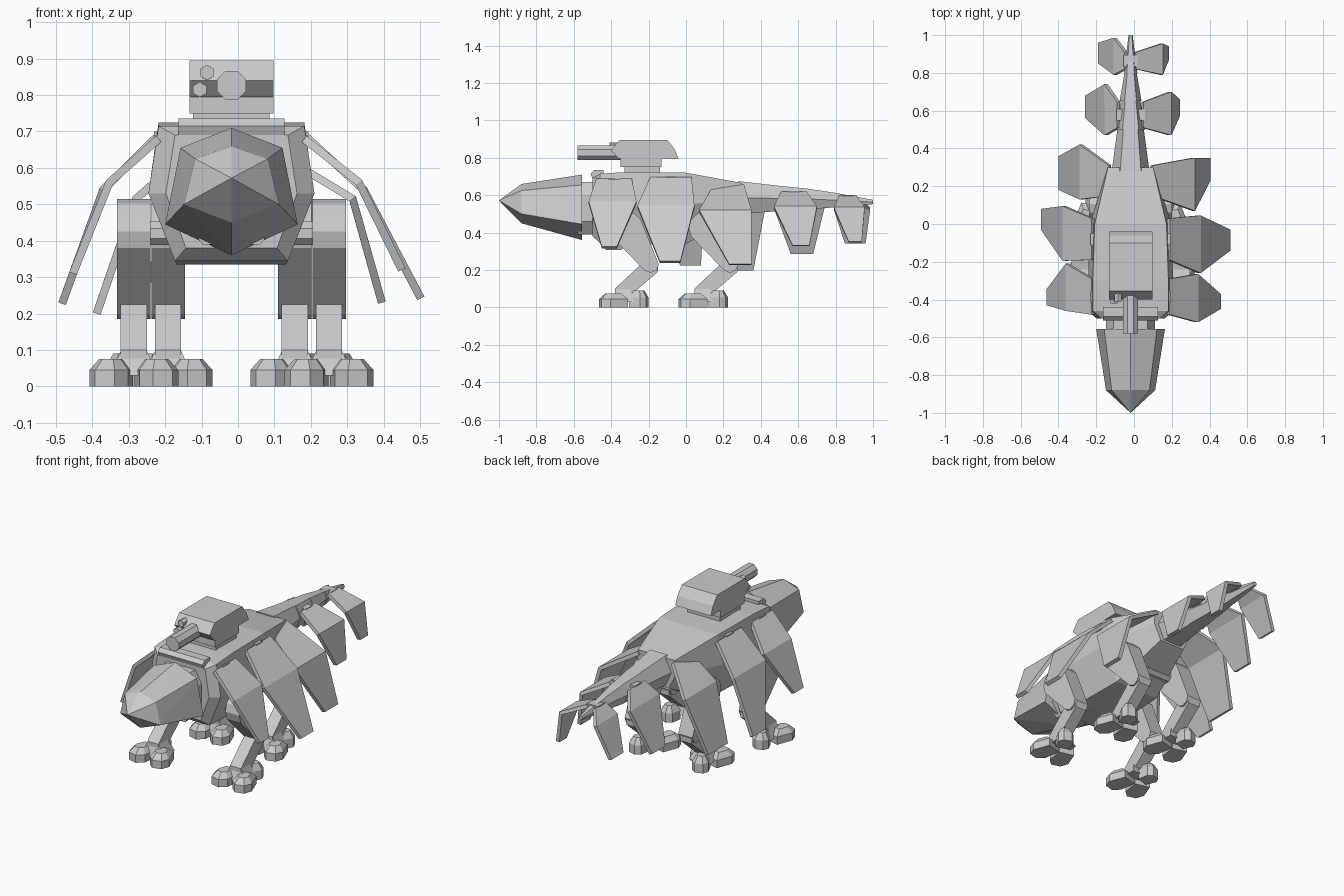
import bpy, bmesh, math
from mathutils import Vector

if "Cube" in bpy.data.objects:
    bpy.data.objects.remove(bpy.data.objects["Cube"])

CX = -0.018  # body centre line
GREY = bpy.data.materials.new("hull_grey")
GREY.diffuse_color = (0.6, 0.6, 0.6, 1)
GREY.use_nodes = True
GREY.node_tree.nodes["Principled BSDF"].inputs["Base Color"].default_value = GREY.diffuse_color


def finish(name, bm):
    bmesh.ops.recalc_face_normals(bm, faces=bm.faces)
    me = bpy.data.meshes.new(name)
    bm.to_mesh(me)
    bm.free()
    me.materials.append(GREY)
    ob = bpy.data.objects.new(name, me)
    bpy.context.collection.objects.link(ob)
    return ob


def hull(name, pts):
    """Convex solid around the given points."""
    bm = bmesh.new()
    for p in pts:
        bm.verts.new(p)
    res = bmesh.ops.convex_hull(bm, input=bm.verts)
    loose = [v for v in bm.verts if not v.link_faces]
    bmesh.ops.delete(bm, geom=loose, context='VERTS')
    bmesh.ops.dissolve_limit(bm, angle_limit=0.02, verts=bm.verts, edges=bm.edges)
    return finish(name, bm)


def box(name, x0, x1, y0, y1, z0, z1):
    return hull(name, [(x, y, z) for x in (x0, x1) for y in (y0, y1) for z in (z0, z1)])


def prism(name, x0, x1, profile):
    """Side profile (y, z) extruded across x."""
    return hull(name, [(x, y, z) for x in (x0, x1) for y, z in profile])


def loft(name, rings):
    """Bridge rings with equal point counts and cap both ends."""
    bm = bmesh.new()
    vs = [[bm.verts.new(p) for p in r] for r in rings]
    n = len(vs[0])
    for a, b in zip(vs, vs[1:]):
        for i in range(n):
            j = (i + 1) % n
            bm.faces.new((a[i], a[j], b[j], b[i]))
    bm.faces.new(vs[0])
    bm.faces.new(vs[-1])
    return finish(name, bm)


def ring(y, half):
    """Mirror a half section of (half width, z) about the centre line."""
    right = [(CX + w, y, z) for w, z in half]
    left = [(CX - w, y, z) for w, z in reversed(half) if w > 0]
    return right + left


def rod(name, a, b, r, sides=8):
    a, b = Vector(a), Vector(b)
    q = (b - a).to_track_quat('Z', 'Y')
    ang = [2 * math.pi * (i + .5) / sides for i in range(sides)]
    off = [q @ Vector((r * math.cos(t), r * math.sin(t), 0)) for t in ang]
    return loft(name, [[p + o for o in off] for p in (a, b)])


# Head: hexagonal wedge with a pointed snout
back = ring(-.555, [(0, .71), (.14, .655), (.182, .445), (0, .36)])
front = ring(-.88, [(0, .66), (.10, .625), (.13, .50), (0, .45)])
hull("head", back + front + [(CX, -1, .572)])
loft("neck", [ring(y, [(.09, .67), (.13, .60), (.13, .46), (.08, .39)]) for y in (-.58, -.46)])

# Body: lofted armour shell
loft("body", [
    ring(-.50, [(.155, .69), (.18, .53), (.125, .38)]),
    ring(-.46, [(.20, .715), (.228, .53), (.155, .345)]),
    ring(-.30, [(.20, .725), (.225, .54), (.15, .335)]),
    ring(0, [(.19, .72), (.215, .55), (.14, .34)]),
    ring(.30, [(.12, .665), (.125, .58), (.08, .49)]),
])
prism("collar_bar", CX - .145, CX + .145,
      [(-.50, .69), (-.44, .70), (-.44, .735), (-.49, .735), (-.51, .715)])

# Tail: four tapering segments, each a little narrower than the next one's start
TAIL = [(.28, .10, .675, .50), (.50, .078, .65, .515), (.65, .058, .635, .525),
        (.80, .036, .612, .535), (1.0, .012, .575, .552)]
for i, pair in enumerate(zip(TAIL, TAIL[1:])):
    rings = []
    for (y, w, t, u), s in zip(pair, (1, .9)):
        rings.append(ring(y, [(w * .55 * s, t), (w * s, (t + u) / 2), (w * .6 * s, u)]))
    loft(f"tail_segment_{i + 1}", rings)

# Turret with main gun and two small sensors
box("turret_ring", CX - .105, CX + .105, -.33, -.14, .70, .76)
box("turret_base", CX - .115, CX + .115, -.35, -.13, .75, .80)
prism("turret", CX - .115, CX + .115, [(-.36, .795), (-.40, .84), (-.355, .895),
                                       (-.10, .895), (-.06, .845), (-.04, .795)])
rod("gun_barrel", (CX, -.58, .827), (CX, -.34, .827), .043)
rod("upper_sensor", (-.085, -.41, .862), (-.085, -.34, .862), .021, 6)
rod("lower_sensor", (-.105, -.42, .815), (-.105, -.34, .815), .021, 6)


def plate(name, side, top, mid, tip):
    """Bent armour plate; each edge is (reach from centre, front y, back y, z)."""
    bm = bmesh.new()
    v = [[bm.verts.new((CX + side * w, y, z)) for y in (y0, y1)]
         for w, y0, y1, z in (top, mid, tip)]
    for a, b in zip(v, v[1:]):
        bm.faces.new((a[0], a[1], b[1], b[0]))
    mod = finish(name, bm).modifiers.new("thickness", 'SOLIDIFY')
    mod.thickness = .022
    mod.offset = 0
    # Hinge lug joining the plate to the hull
    w, y0, y1, z = top
    x, y = CX + side * w, (y0 + y1) / 2
    box(name + "_hinge", x - side * .03, x + side * .012, y - .03, y + .03, z - .02, z + .01)


def plate_pair(number, top, bend_z, right, left):
    """Both sides share the hinge edge; (mid reach, y, y) and the tip edge differ."""
    for label, s, (mid, tip) in (("right", 1, right), ("left", -1, left)):
        plate(f"{label}_plate_{number}", s, top, (*mid, bend_z), tip)


# Armour plates along the flanks
plate_pair(1, (.20, -.48, -.29, .68), .56,
           ((.35, -.52, -.265), (.468, -.45, -.37, .32)),
           ((.335, -.46, -.21), (.435, -.43, -.345, .31)))
plate_pair(2, (.20, -.19, .03, .69), .54,
           ((.363, -.26, .045), (.52, -.14, -.03, .242)),
           ((.352, -.195, .095), (.465, -.03, .08, .227)))
plate_pair(3, (.11, .15, .31, .65), .515,
           ((.333, .07, .35), (.413, .23, .35, .23)),
           ((.262, .13, .42), (.37, .18, .36, .20)))
plate_pair(4, (.063, .51, .645, .61), .535,
           ((.208, .47, .70), (.25, .57, .66, .33)),
           ((.13, .47, .74), (.23, .56, .68, .29)))
plate_pair(5, (.025, .82, .91, .59), .53,
           ((.163, .79, .955), (.193, .87, .94, .35)),
           ((.082, .79, .985), (.162, .85, .96, .345)))


def circle(cy, cz, r, n=12):
    return [(cy + r * math.cos(2 * math.pi * i / n), cz + r * math.sin(2 * math.pi * i / n))
            for i in range(n)]


def toe(name, x, y, w, l, h, turn):
    """Hoof-like toe with a chamfered top, turned about z."""
    pts = []
    for k, z in ((1, 0), (1, h * .6), (.55, h)):
        for px, py in ((-1, -.4), (-.5, -1), (.5, -1), (1, -.4), (.8, 1), (-.8, 1)):
            a, b = px * w * k, py * l * k
            pts.append((x + a * math.cos(turn) - b * math.sin(turn),
                        y + a * math.sin(turn) + b * math.cos(turn), z))
    hull(name, pts)


# Legs: hip axle, thigh, shin, ankle and three toes each
for end, off, spread in (("front", 0, .268), ("rear", .425, .174)):
    for side, s in (("left", -1), ("right", 1)):
        n = f"{end}_{side}_"
        x = CX + s * spread
        rod(n + "hip_axle", (CX, -.32 + off, .42), (x, -.32 + off, .42), .035)
        prism(n + "thigh", x - .046, x + .046,
              circle(-.32 + off, .425, .09) + circle(-.19 + off, .23, .045, 8))
        prism(n + "shin", x - .036, x + .036,
              [(-.22 + off, .25), (-.15 + off, .24), (-.15 + off, .19),
               (-.29 + off, .07), (-.38 + off, .07), (-.38 + off, .10)])
        hull(n + "ankle", [(x + a * w, -.335 + off + b * w, z) for w, z in ((.065, .03), (.035, .10))
                           for a in (-1, 1) for b in (-1, 1)])
        for label, d in (("inner", -s), ("outer", s)):
            toe(n + label + "_toe", x + d * .062, -.39 + off, .055, .07, .075, d * .25)
        toe(n + "heel", x + s * .03, -.25 + off, .045, .045, .09, math.pi + s * -.3)
